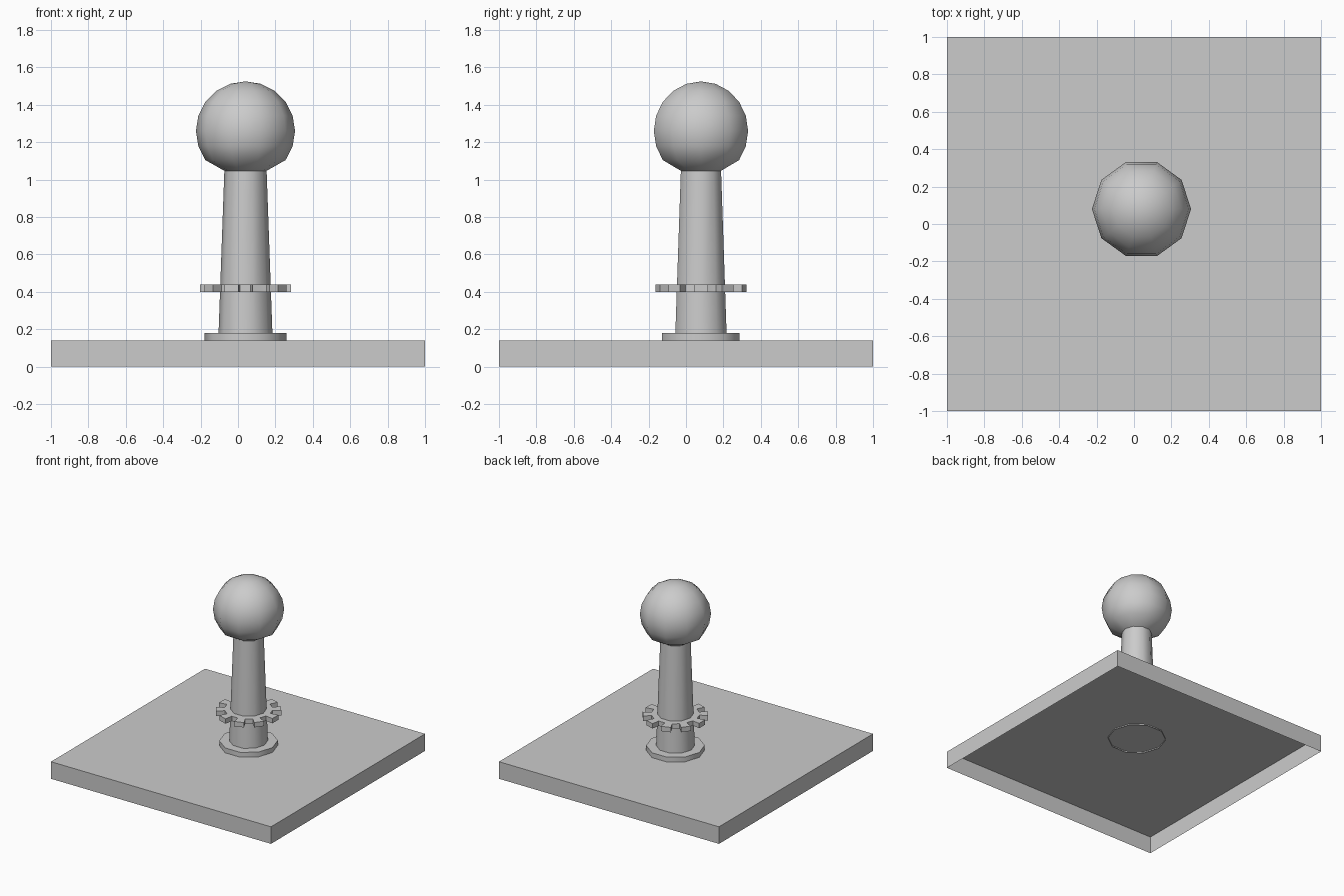
import bpy, bmesh, math

cube = bpy.data.objects.get("Cube")
if cube:
    bpy.data.objects.remove(cube, do_unlink=True)

grey = bpy.data.materials.new("plain_grey")
grey.use_nodes = True
tone = (0.6, 0.6, 0.6, 1)
grey.diffuse_color = tone
grey.node_tree.nodes["Principled BSDF"].inputs["Base Color"].default_value = tone

SIDES = 10
AXIS = (0.04, 0.08)  # the stick stands slightly off centre


def finish(bm, name, x=0, y=0):
    mesh = bpy.data.meshes.new(name)
    bm.to_mesh(mesh)
    bm.free()
    mesh.materials.append(grey)
    obj = bpy.data.objects.new(name, mesh)
    bpy.context.collection.objects.link(obj)
    obj.location = (x, y, 0)
    bpy.ops.object.select_all(action="DESELECT")
    obj.select_set(True)
    bpy.context.view_layer.objects.active = obj
    bpy.ops.object.shade_smooth_by_angle(angle=math.radians(45))
    return obj


def lathe(name, profile):
    """Turn (radius, height) points, listed bottom to top, around the stick axis."""
    bm = bmesh.new()
    verts = [bm.verts.new((r, 0, z)) for r, z in profile]
    edges = [bm.edges.new(pair) for pair in zip(verts, verts[1:])]
    bmesh.ops.spin(bm, geom=verts + edges, cent=(0, 0, 0), axis=(0, 0, 1),
                   angle=math.tau, steps=SIDES, use_merge=True)
    bmesh.ops.remove_doubles(bm, verts=bm.verts, dist=0.0005)
    bmesh.ops.recalc_face_normals(bm, faces=bm.faces)
    return finish(bm, name, *AXIS)


# Base plate: a box shell, open underneath
bm = bmesh.new()
bmesh.ops.create_cube(bm, size=2)
for v in bm.verts:
    v.co.z = 0.14 if v.co.z > 0 else 0
bm.faces.ensure_lookup_table()
under = [f for f in bm.faces if f.normal.z < -0.5]
bmesh.ops.delete(bm, geom=under, context="FACES_ONLY")
finish(bm, "base_plate")

# Collar: shallow cap whose open rim pokes through the plate
lathe("collar", [(0.218, 0.13), (0.218, 0.18), (0, 0.18)])

# Stick and ball knob, one turned piece
ball_r, ball_z = 0.265, 1.26
knob = [(ball_r * math.cos(math.radians(a)), ball_z + ball_r * math.sin(math.radians(a)))
        for a in range(-36, 91, 18)]
lathe("stick_and_knob", [(0.145, 0.15), (0.113, 1.047)] + knob)

# Toothed ring around the stick
bm = bmesh.new()
outline = []
for i in range(SIDES):
    for offset, radius in ((-9, 0.18), (-9, 0.246), (9, 0.246), (9, 0.18)):
        a = math.radians(i * 360 / SIDES + offset)
        outline.append(bm.verts.new((radius * math.cos(a), radius * math.sin(a), 0.40)))
face = bm.faces.new(outline)
top = bmesh.ops.extrude_face_region(bm, geom=[face])
bmesh.ops.translate(bm, vec=(0, 0, 0.04),
                    verts=[g for g in top["geom"] if isinstance(g, bmesh.types.BMVert)])
bmesh.ops.recalc_face_normals(bm, faces=bm.faces)
finish(bm, "toothed_ring", *AXIS)
